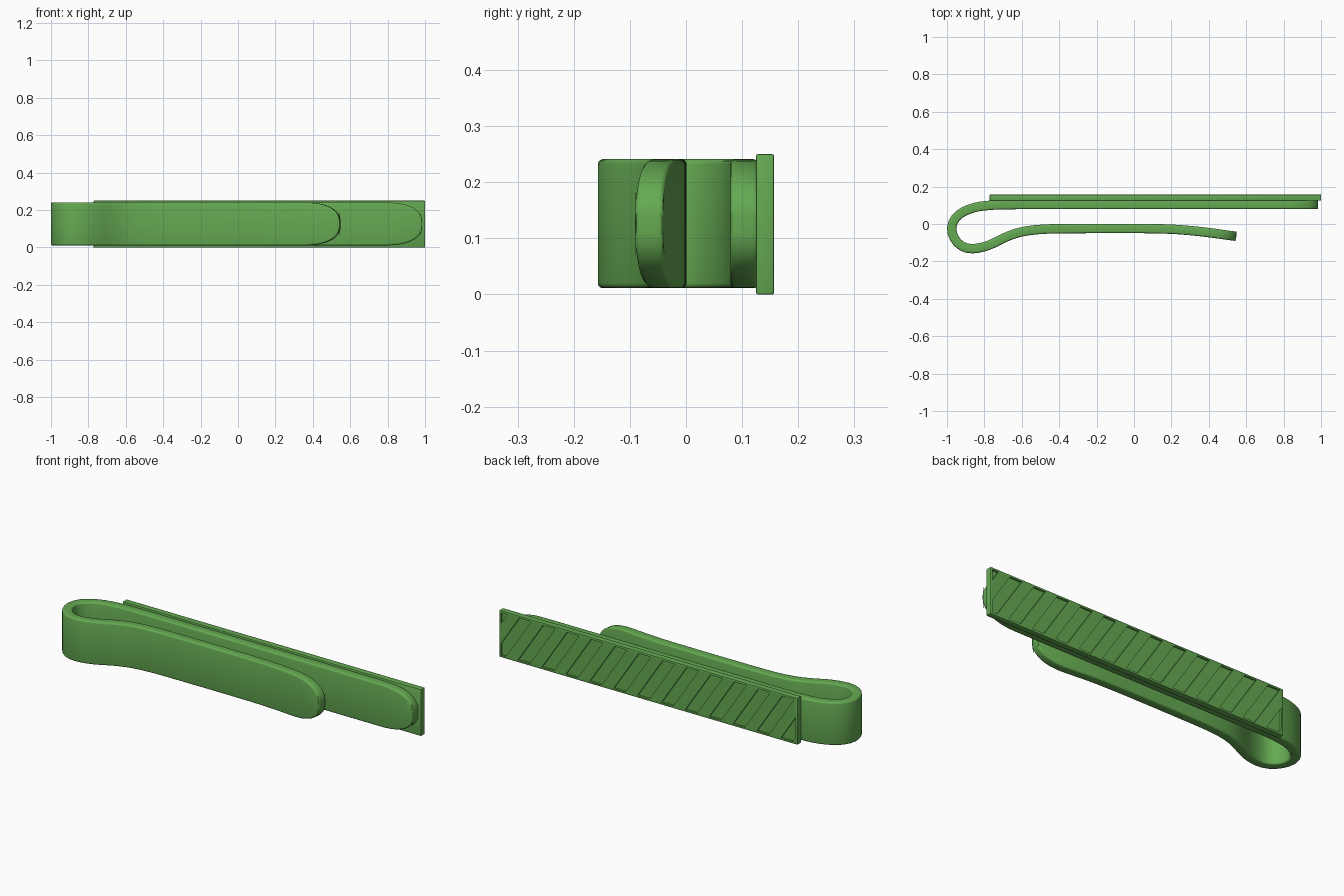
import bpy, bmesh, math
from mathutils import Vector

if "Cube" in bpy.data.objects:
    bpy.data.objects.remove(bpy.data.objects["Cube"])

green = bpy.data.materials.new("green_metal")
green.diffuse_color = (0.13, 0.40, 0.085, 1)
green.use_nodes = True
green.node_tree.nodes["Principled BSDF"].inputs["Base Color"].default_value = green.diffuse_color


def make_object(name, bm):
    mesh = bpy.data.meshes.new(name)
    bm.to_mesh(mesh)
    bm.free()
    ob = bpy.data.objects.new(name, mesh)
    bpy.context.collection.objects.link(ob)
    mesh.materials.append(green)
    return ob


def catmull(pts, steps):
    p = [2 * pts[0] - pts[1]] + pts + [2 * pts[-1] - pts[-2]]
    out = []
    for i in range(1, len(p) - 2):
        a, b, c, d = p[i - 1:i + 3]
        for k in range(steps):
            t = k / steps
            out.append(0.5 * (2 * b + (c - a) * t + (2 * a - 5 * b + 4 * c - d) * t * t
                              + (3 * b - a - 3 * c + d) * t ** 3))
    return out + [pts[-1]]


# Bent band centreline seen from above: back leg, loop, front leg
path = [(0.985, 0.104), (0.6, 0.104), (0.1, 0.104), (-0.4, 0.104), (-0.62, 0.104),
        (-0.77, 0.1), (-0.87, 0.083), (-0.945, 0.042), (-0.975, -0.02), (-0.957, -0.083),
        (-0.915, -0.121), (-0.86, -0.132), (-0.78, -0.115), (-0.68, -0.068), (-0.6, -0.042),
        (-0.5, -0.029), (-0.35, -0.025), (0.1, -0.025), (0.32, -0.037), (0.547, -0.066)]
dense = catmull([Vector(p) for p in path], 24)
dist = [0.0]
for a, b in zip(dense, dense[1:]):
    dist.append(dist[-1] + (b - a).length)
total = dist[-1]


def at(s):
    for i in range(len(dist) - 1):
        if s <= dist[i + 1]:
            return dense[i].lerp(dense[i + 1], (s - dist[i]) / (dist[i + 1] - dist[i]))
    return dense[-1]


# Stations along the band, with rounded tips at both ends
TIP, HALF, MID = 0.21, 0.115, 0.126
tip = []
for k in range(17):
    a = math.radians(86) * (1 - k / 16)
    tip.append((TIP * (1 - math.sin(a) ** 0.8 / math.sin(math.radians(86)) ** 0.8),
                HALF * math.cos(a) ** 0.8))
n = 110
body = [(TIP + (total - 2 * TIP) * k / n, HALF) for k in range(1, n)]
stations = tip + body + [(total - s, h) for s, h in reversed(tip)]

bm = bmesh.new()
rows = []
for s, h in stations:
    p = at(s)
    rows.append([bm.verts.new((p.x, p.y, MID + sgn * h)) for sgn in (-1, 1)])
for a, b in zip(rows, rows[1:]):
    bm.faces.new((a[0], b[0], b[1], a[1]))
band = make_object("clip_band", bm)
sol = band.modifiers.new("thickness", 'SOLIDIFY')
sol.thickness, sol.offset = 0.05, 0
bev = band.modifiers.new("soft_edges", 'BEVEL')
bev.width, bev.segments, bev.limit_method = 0.009, 3, 'ANGLE'
bev.angle_limit = math.radians(50)
bev.use_clamp_overlap = False

# Decorative plate on the back leg
X0, X1, Y0, Y1, H = -0.772, 1.0, 0.125, 0.157, 0.25
bm = bmesh.new()
bmesh.ops.create_cube(bm, size=1)
for v in bm.verts:
    v.co = ((X0 + X1) / 2 + v.co.x * (X1 - X0), (Y0 + Y1) / 2 + v.co.y * (Y1 - Y0), H / 2 + v.co.z * H)
bmesh.ops.bevel(bm, geom=bm.edges[:], offset=0.003, segments=2, affect='EDGES', profile=0.5)
plate = make_object("front_plate", bm)

# Slanted shallow recesses, trimmed to leave a thin rim
PITCH, WIDTH, SLANT, RIM, DEPTH = 0.142, 0.071, 0.15, 0.011, 0.01
bm = bmesh.new()
for k in range(-1, 14):
    x = X0 + 0.02 + k * PITCH
    corners = [(x + SLANT, RIM), (x + SLANT + WIDTH, RIM), (x + WIDTH, H - RIM), (x, H - RIM)]
    bm.faces.new([bm.verts.new((cx, Y1 - DEPTH, cz)) for cx, cz in corners])
for px, nx in ((X0 + RIM, -1), (X1 - RIM, 1)):
    bmesh.ops.bisect_plane(bm, geom=bm.verts[:] + bm.edges[:] + bm.faces[:],
                           plane_co=(px, 0, 0), plane_no=(nx, 0, 0), clear_outer=True)
ext = bmesh.ops.extrude_face_region(bm, geom=bm.faces[:], use_keep_orig=True)
for v in ext["geom"]:
    if isinstance(v, bmesh.types.BMVert):
        v.co.y += 0.03
bmesh.ops.recalc_face_normals(bm, faces=bm.faces[:])
cutter = make_object("recess_cutter", bm)
cutter.hide_render = True
cutter.hide_set(True)
cut = plate.modifiers.new("recesses", 'BOOLEAN')
cut.operation, cut.object, cut.solver = 'DIFFERENCE', cutter, 'EXACT'

# Apply modifiers and smooth, keeping edges crisp
for ob in (band, plate):
    bpy.ops.object.select_all(action='DESELECT')
    ob.select_set(True)
    bpy.context.view_layer.objects.active = ob
    for m in list(ob.modifiers):
        bpy.ops.object.modifier_apply(modifier=m.name)
    bpy.ops.object.shade_smooth_by_angle(angle=math.radians(35))
